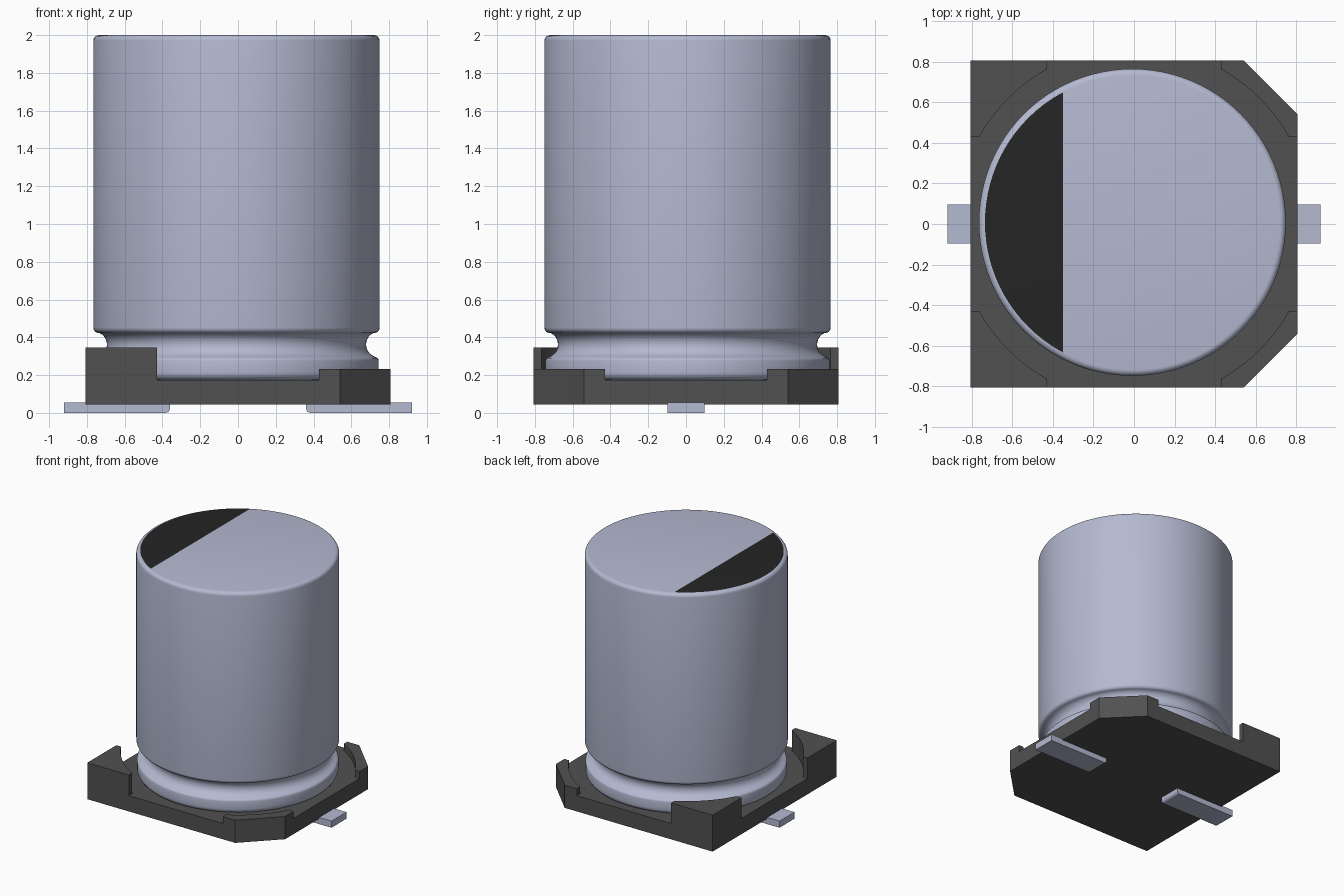
import bpy, bmesh
from math import sin, cos, pi, radians, acos

if "Cube" in bpy.data.objects:
    bpy.data.objects.remove(bpy.data.objects["Cube"], do_unlink=True)


def material(name, color):
    m = bpy.data.materials.new(name)
    m.use_nodes = True
    m.diffuse_color = (*color, 1)
    m.node_tree.nodes["Principled BSDF"].inputs["Base Color"].default_value = (*color, 1)
    return m


ALUMINIUM = material("brushed aluminium", (0.46, 0.49, 0.64))
PLASTIC = material("dark grey plastic", (0.082, 0.082, 0.082))
BLACK = material("black marking", (0.018, 0.018, 0.018))


def add_object(name, bm, *mats):
    bmesh.ops.recalc_face_normals(bm, faces=bm.faces)
    mesh = bpy.data.meshes.new(name)
    bm.to_mesh(mesh)
    bm.free()
    for m in mats:
        mesh.materials.append(m)
    ob = bpy.data.objects.new(name, mesh)
    bpy.context.collection.objects.link(ob)
    return ob


def smooth(ob, angle):
    bpy.ops.object.select_all(action="DESELECT")
    ob.select_set(True)
    bpy.context.view_layer.objects.active = ob
    bpy.ops.object.shade_smooth_by_angle(angle=radians(angle))


def prism(name, outline, z0, z1, mat):
    bm = bmesh.new()
    face = bm.faces.new([bm.verts.new((x, y, z0)) for x, y in outline])
    top = bmesh.ops.extrude_face_region(bm, geom=[face], use_keep_orig=True)["geom"]
    bmesh.ops.translate(bm, verts=[v for v in top if isinstance(v, bmesh.types.BMVert)],
                        vec=(0, 0, z1 - z0))
    return add_object(name, bm, mat)


def arc(cx, cy, r, start, end, steps):
    angles = [radians(start + (end - start) * i / steps) for i in range(steps + 1)]
    return [(cx + r * cos(a), cy + r * sin(a)) for a in angles]


# Base plate with two cut corners
HALF, CUT, FLOOR = 0.808, 0.54, 0.175
prism("base_plate", [(-HALF, -HALF), (CUT, -HALF), (HALF, -CUT),
                     (HALF, CUT), (CUT, HALF), (-HALF, HALF)], 0.045, FLOOR, PLASTIC)

# Corner posts with a round inner face, tall on the right and low on the left
INNER, POST_R = 0.43, 0.877
start = 90 - math_edge if (math_edge := acos(INNER / POST_R) * 180 / pi) > 90 else math_edge
curve = arc(0, 0, POST_R, start, 90 - start, 10)
for sx, side, height in ((-1, "right", 0.345), (1, "left", 0.232)):
    tip = [(HALF, HALF)] if sx < 0 else [(HALF, CUT), (CUT, HALF)]
    outline = [(INNER, HALF)] + curve + [(HALF, INNER)] + tip
    for sy, end in ((-1, "front"), (1, "back")):
        prism(f"{end}_{side}_corner_post", [(sx * x, sy * y) for x, y in outline],
              FLOOR, height, PLASTIC)

# Turned can: rounded foot, crimped groove, straight wall, rounded rim
R, SEGMENTS = 0.758, 96
CX, CY = -0.008, 0.008
profile = [(0.0, FLOOR)]
profile += arc(R - 0.045, FLOOR + 0.04, 0.04, -90, 0, 5)
profile += arc(R - 0.025, 0.275, 0.02, 0, 70, 3)
profile += arc(R - 0.005, 0.362, 0.067, 250, 115, 10)
profile += arc(R - 0.03, 0.452, 0.03, -65, 0, 4)
profile += arc(R - 0.03, 1.97, 0.03, 0, 90, 5)

bm = bmesh.new()
rings = []
for r, z in profile[1:]:
    rings.append([bm.verts.new((CX + r * cos(2 * pi * i / SEGMENTS),
                                CY + r * sin(2 * pi * i / SEGMENTS), z))
                  for i in range(SEGMENTS)])
for low, high in zip(rings, rings[1:]):
    for i in range(SEGMENTS):
        j = (i + 1) % SEGMENTS
        bm.faces.new((low[i], low[j], high[j], high[i]))
bm.faces.new(rings[0])
cap = bm.faces.new(rings[-1])

# Black polarity segment cut into the top
bmesh.ops.bisect_plane(bm, geom=[cap, *cap.edges, *cap.verts],
                       plane_co=(-0.35, 0, 0), plane_no=(1, 0, 0))
for f in bm.faces:
    flat_top = all(v.co.z > 1.999 for v in f.verts)
    f.material_index = int(flat_top and f.calc_center_median().x < -0.35)
smooth(add_object("can", bm, ALUMINIUM, BLACK), 40)

# Terminals, rounded at the lower inner edge
for s, name in ((-1, "right_terminal"), (1, "left_terminal")):
    side = [(0.92, 0), (0.92, 0.055), (0.36, 0.055)] + arc(0.385, 0.025, 0.025, 180, 270, 5)
    bm = bmesh.new()
    face = bm.faces.new([bm.verts.new((s * x, -0.097, z)) for x, z in side])
    far = bmesh.ops.extrude_face_region(bm, geom=[face], use_keep_orig=True)["geom"]
    bmesh.ops.translate(bm, verts=[v for v in far if isinstance(v, bmesh.types.BMVert)],
                        vec=(0, 0.194, 0))
    smooth(add_object(name, bm, ALUMINIUM), 30)
